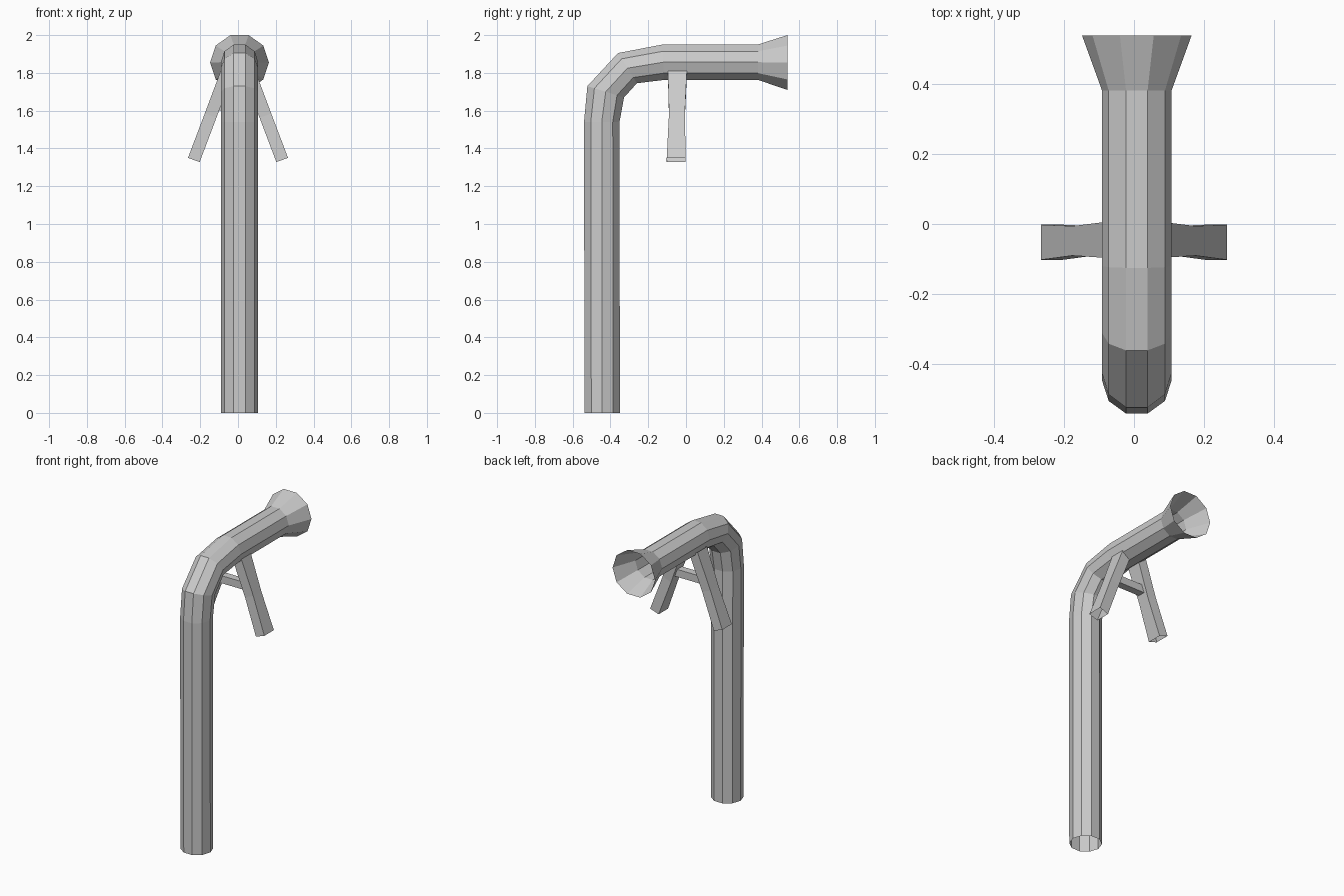
import bpy, bmesh, math
from mathutils import Vector

if "Cube" in bpy.data.objects:
    bpy.data.objects.remove(bpy.data.objects["Cube"])

grey = bpy.data.materials.new("light_grey")
grey.diffuse_color = (0.6, 0.6, 0.6, 1)
grey.use_nodes = True
grey.node_tree.nodes["Principled BSDF"].inputs["Base Color"].default_value = grey.diffuse_color


def loft(name, rings, cap=False):
    """Skin a list of point loops; ends stay open unless capped."""
    bm = bmesh.new()
    loops = [[bm.verts.new(p) for p in r] for r in rings]
    n = len(loops[0])
    for a, b in zip(loops, loops[1:]):
        for i in range(n):
            j = (i + 1) % n
            bm.faces.new((a[i], a[j], b[j], b[i]))
    if cap:
        bm.faces.new(loops[0])
        bm.faces.new(loops[-1])
    bmesh.ops.recalc_face_normals(bm, faces=bm.faces)
    mesh = bpy.data.meshes.new(name)
    bm.to_mesh(mesh)
    bm.free()
    mesh.materials.append(grey)
    obj = bpy.data.objects.new(name, mesh)
    bpy.context.collection.objects.link(obj)
    return obj


def pipe_ring(outer, inner, radius, cx=0.008, sides=10):
    """Decagon with flats facing the outer and inner (y, z) points."""
    o, i = Vector((0, *outer)), Vector((0, *inner))
    mid, half = (o + i) / 2, (o - i) / 2
    flat = math.cos(math.pi / sides)
    ring = []
    for k in range(sides):
        a = 2 * math.pi * (k + 0.5) / sides
        ring.append(mid + half * (math.cos(a) / flat)
                    + Vector((cx + radius * math.sin(a), 0, 0)))
    return ring


# Upright pipe, bend, horizontal pipe and flared mouth
R = 0.099
sections = [
    ((-0.537, 0.0), (-0.35, 0.0), R),
    ((-0.54, 1.54), (-0.352, 1.54), R),
    ((-0.522, 1.73), (-0.328, 1.67), R),
    ((-0.36, 1.905), (-0.26, 1.745), R),
    ((-0.125, 1.95), (-0.115, 1.763), R),
    ((0.38, 1.95), (0.38, 1.763), R),
    ((0.537, 2.0), (0.537, 1.71), 0.156),
]
loft("bent_pipe", [pipe_ring(*s) for s in sections])


# Splayed legs with a slight waist, open at the bottom
def leg_ring(side, x_out, z_out, y0, y1):
    dx, dz = -0.062, -0.022
    return [(side * x_out, y0, z_out), (side * x_out, y1, z_out),
            (side * (x_out + dx), y1, z_out + dz),
            (side * (x_out + dx), y0, z_out + dz)]


for side, label in ((1, "right"), (-1, "left")):
    loft(label + "_leg", [
        leg_ring(side, 0.088, 1.82, -0.096, 0.005),
        leg_ring(side, 0.176, 1.585, -0.09, -0.006),
        leg_ring(side, 0.265, 1.35, -0.102, -0.002),
    ])

# Crossbar between the legs
loft("crossbar", [[(x, -0.075, 1.60), (x, -0.025, 1.60),
                   (x, -0.025, 1.65), (x, -0.075, 1.65)]
                  for x in (-0.12, 0.12)], cap=True)
